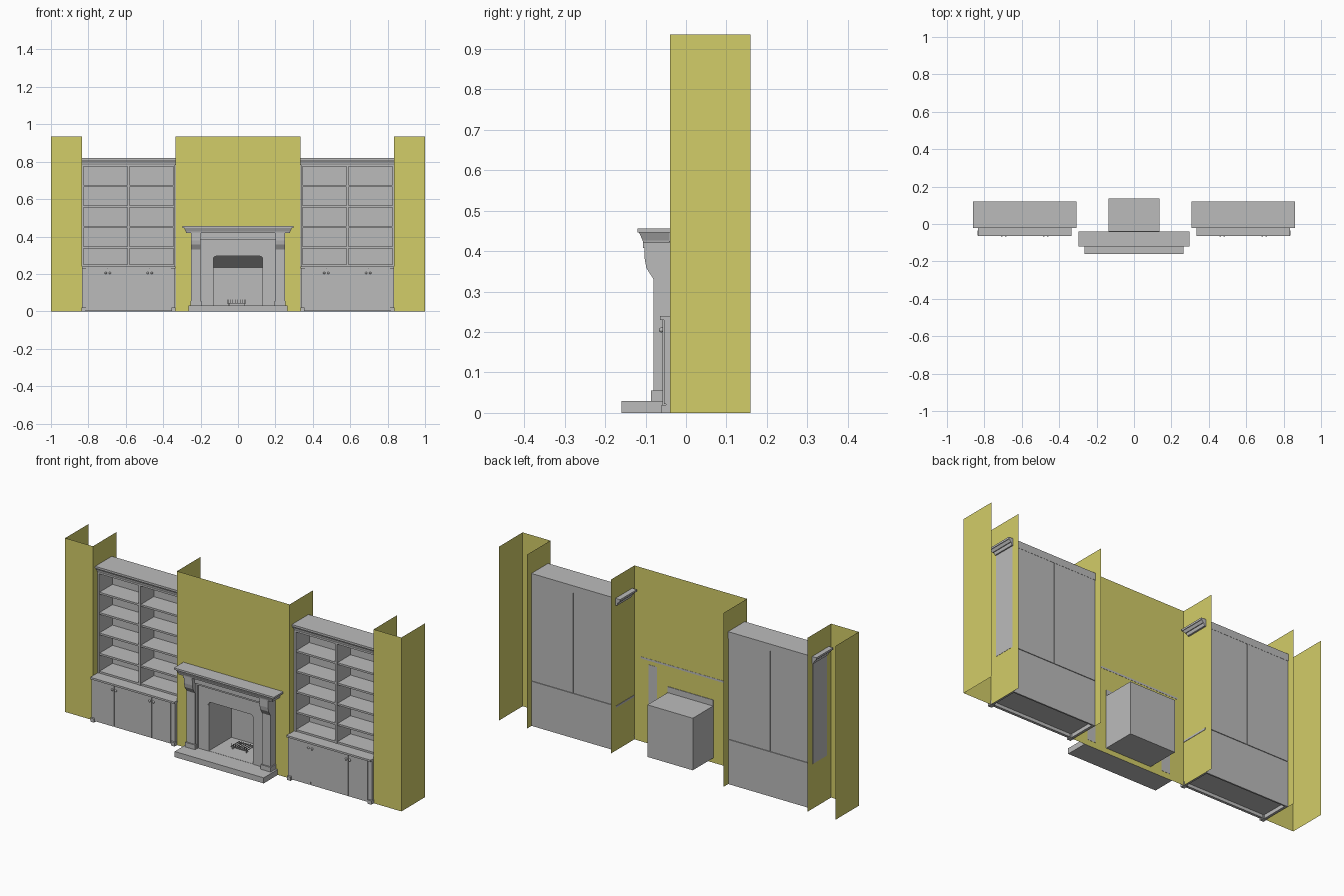
import bpy, bmesh, math
from mathutils import Vector

if "Cube" in bpy.data.objects:
    bpy.data.objects.remove(bpy.data.objects["Cube"])


def material(name, rgb):
    m = bpy.data.materials.new(name)
    m.use_nodes = True
    m.diffuse_color = (*rgb, 1)
    m.node_tree.nodes["Principled BSDF"].inputs["Base Color"].default_value = (*rgb, 1)
    return m


GREY = material("light_grey", (0.5, 0.5, 0.5))
YELLOW = material("mustard_wall", (0.65, 0.61, 0.14))


def finish(name, bm, mat=GREY, solid=True):
    if solid:
        bmesh.ops.recalc_face_normals(bm, faces=bm.faces)
    me = bpy.data.meshes.new(name)
    bm.to_mesh(me)
    bm.free()
    me.materials.append(mat)
    ob = bpy.data.objects.new(name, me)
    bpy.context.collection.objects.link(ob)
    return ob


def boxes(name, specs):
    """Several boxes in one object, each given by x, y and z ranges."""
    bm = bmesh.new()
    for xr, yr, zr in specs:
        vs = bmesh.ops.create_cube(bm, size=1)["verts"]
        for v in vs:
            v.co = Vector([r[0] if c < 0 else r[1] for c, r in zip(v.co, (xr, yr, zr))])
    return finish(name, bm)


def prism(name, pts, axis, a, b):
    """Extrude a 2D profile along x (points are y, z) or y (points are x, z)."""
    bm = bmesh.new()
    put = (lambda p, t: (t, *p)) if axis == "x" else (lambda p, t: (p[0], t, p[1]))
    face = bm.faces.new([bm.verts.new(put(p, a)) for p in pts])
    new = bmesh.ops.extrude_face_region(bm, geom=[face])["geom"]
    step = Vector(put((0, 0), b - a))
    bmesh.ops.translate(bm, vec=step, verts=[g for g in new if isinstance(g, bmesh.types.BMVert)])
    return finish(name, bm)


def moulding(name, xr, yr, tiers):
    """Stacked rectangular rings (height, overhang) with a flat back."""
    bm = bmesh.new()
    rings = []
    for z, o in tiers:
        corners = [(xr[0] - o, yr[0] - o), (xr[1] + o, yr[0] - o), (xr[1] + o, yr[1]), (xr[0] - o, yr[1])]
        rings.append([bm.verts.new((x, y, z)) for x, y in corners])
    for lo, hi in zip(rings, rings[1:]):
        for i in range(4):
            j = (i + 1) % 4
            bm.faces.new((lo[i], lo[j], hi[j], hi[i]))
    bm.faces.new(rings[0])
    bm.faces.new(rings[-1])
    return finish(name, bm)


# Walls: open sheets with a hole for the firebox
FRONT, BACK, TOP = -0.04, 0.16, 0.935
HOLE_X, HOLE_LO, HOLE_HI = 0.135, 0.03, 0.30
wall = bmesh.new()


def sheet(p, q, z0=0, z1=TOP):
    wall.faces.new([wall.verts.new(c) for c in ((*p, z0), (*q, z0), (*q, z1), (*p, z1))])


for s in (-1, 1):
    sheet((s * 0.835, FRONT), (s, FRONT))
    sheet((s * HOLE_X, FRONT), (s * 0.335, FRONT))
    for x in (0.335, 0.835, 1):
        sheet((s * x, FRONT), (s * x, BACK))
sheet((-HOLE_X, FRONT), (HOLE_X, FRONT), 0, HOLE_LO)
sheet((-HOLE_X, FRONT), (HOLE_X, FRONT), HOLE_HI, TOP)
finish("walls", wall, YELLOW, solid=False)

# Fireplace: hearth, firebox and smoke throat
boxes("hearth", [((-0.265, 0.265), (-0.16, -0.041), (0, 0.03))])
T = 0.004
boxes("firebox", [
    ((-0.135, -0.135 + T), (-0.06, 0.135), (0.027, 0.305)),
    ((0.135 - T, 0.135), (-0.06, 0.135), (0.027, 0.305)),
    ((-0.135, 0.135), (0.135 - T, 0.135), (0.027, 0.305)),
    ((-0.135, 0.135), (-0.06, 0.135), (0.026, 0.031)),
    ((-0.135, 0.135), (-0.045, 0.135), (0.301, 0.306)),
    ((-0.135, 0.135), (-0.045, -0.037), (0.306, 0.338)),
])
prism("smoke_slope", [(0.132, 0.235), (0.132, 0.302), (0.03, 0.302)], "x", -0.132, 0.132)

# Surround with rounded upper corners
R, W, H = 0.02, 0.135, 0.295
arch = [(W - R + R * math.cos(a), H - R + R * math.sin(a))
        for a in [math.radians(15 * i) for i in range(7)]]
opening = [(W, 0.03)] + arch + [(-x, z) for x, z in reversed(arch)] + [(-W, 0.03)]
prism("surround", opening + [(-0.2, 0.03), (-0.2, 0.387), (0.2, 0.387), (0.2, 0.03)], "y", -0.062, -0.041)
boxes("surround_trim", [
    ((-0.2, 0.2), (-0.07, -0.06), (0.372, 0.388)),
    ((-0.2, -0.192), (-0.07, -0.06), (0.03, 0.372)),
    ((0.192, 0.2), (-0.07, -0.06), (0.03, 0.372)),
])

# Pilasters with bracket tops, frieze and mantel shelf
leg = [(-0.039, 0.03), (-0.08, 0.03), (-0.08, 0.33), (-0.098, 0.358), (-0.102, 0.38), (-0.102, 0.425), (-0.039, 0.425)]
for s, side in ((-1, "right"), (1, "left")):
    lo, hi = sorted((s * 0.2, s * 0.25))
    prism(f"pilaster_{side}", leg, "x", lo, hi)
    boxes(f"pilaster_base_{side}", [
        ((lo - 0.005, hi + 0.005), (-0.087, -0.041), (0.03, 0.055)),
        ((lo - 0.002, hi + 0.002), (-0.106, -0.041), (0.408, 0.425)),
    ])
boxes("frieze", [((-0.2, 0.2), (-0.082, -0.041), (0.385, 0.425))])
moulding("mantel_cornice", (-0.254, 0.254), (-0.082, -0.041),
         [(0.42, 0.024), (0.426, 0.025), (0.446, 0.034)])
boxes("mantel_shelf", [((-0.297, 0.297), (-0.12, -0.039), (0.446, 0.456))])

# Fire grate: bars, cross rails and feet
grate = [((x, x + 0.003), (0.02, 0.09), (0.045, 0.048)) for x in [-0.055 + 0.013 * i for i in range(8)]]
grate += [((x, x + 0.003), (0.018, 0.021), (0.045, 0.062)) for x in [-0.055 + 0.013 * i for i in range(8)]]
grate += [((-0.06, 0.044), (y, y + 0.004), (0.041, 0.045)) for y in (0.022, 0.084)]
grate += [((x, x + 0.004), (y, y + 0.004), (0.03, 0.042)) for x in (-0.05, 0.032) for y in (0.022, 0.084)]
boxes("fire_grate", grate)


def built_in(side, s):
    """Cupboard with bookcase above; distances run from the room centre outwards."""
    def X(a, b):
        return tuple(sorted((s * a, s * b)))

    inner, outer, mid = 0.336, 0.836, 0.585
    # Cupboard carcass, open underneath
    boxes(f"cupboard_{side}", [
        (X(inner, outer - 0.002), (-0.054, 0.118), (0.022, 0.23)),
        (X(inner, outer - 0.002), (-0.05, -0.04), (0.005, 0.022)),
        (X(inner, inner + 0.012), (-0.05, 0.118), (0.002, 0.022)),
        (X(outer - 0.014, outer - 0.002), (-0.05, 0.118), (0.002, 0.022)),
    ])
    boxes(f"countertop_{side}", [(X(0.333, 0.834), (-0.064, 0.118), (0.23, 0.24))])
    boxes(f"cupboard_feet_{side}", [
        (X(a, a + 0.022), (-0.061, -0.035), (0, 0.02)) for a in (0.334, 0.814)])
    # Doors with narrow gaps between
    splits = [0.358, 0.472, 0.696, 0.814]
    boxes(f"doors_{side}", [
        (X(a + 0.0015, b - 0.0015), (-0.058, -0.05), (0.008, 0.23)) for a, b in zip(splits, splits[1:])])
    knobs = bmesh.new()
    for c in splits[1:3]:
        for d in (-0.011, 0.011):
            vs = bmesh.ops.create_uvsphere(knobs, u_segments=12, v_segments=8, radius=0.006)["verts"]
            bmesh.ops.translate(knobs, vec=(s * (c + d), -0.061, 0.205), verts=vs)
    for f in knobs.faces:
        f.smooth = True
    finish(f"knobs_{side}", knobs)
    # Bookcase uprights, shelves and header
    y0, y1 = -0.002, 0.116
    case = [(X(a, b), (y0, y1), (0.24, 0.80)) for a, b in
            ((inner, 0.346), (mid - 0.006, mid + 0.006), (0.825, outer))]
    case += [(X(0.345, 0.826), (y0 + 0.003, y1), (z, z + 0.01))
             for z in (0.24, 0.337, 0.446, 0.556, 0.665)]
    case.append((X(inner, outer - 0.002), (y0, y1), (0.775, 0.80)))
    boxes(f"bookcase_{side}", case)
    # Back panels with a centre joint
    boxes(f"back_panel_{side}", [
        (X(inner, mid - 0.002), (0.112, 0.12), (0.243, 0.80)),
        (X(mid + 0.002, outer - 0.002), (0.112, 0.12), (0.243, 0.80)),
        (X(inner, outer - 0.002), (0.112, 0.12), (0, 0.24)),
    ])
    # Cornice
    moulding(f"crown_{side}", X(0.326, 0.842), (y0, 0.121),
             [(0.782, 0), (0.79, 0.003), (0.797, 0.004), (0.797, 0.008), (0.81, 0.016), (0.81, 0.019), (0.82, 0.019)])


built_in("right", -1)
built_in("left", 1)
